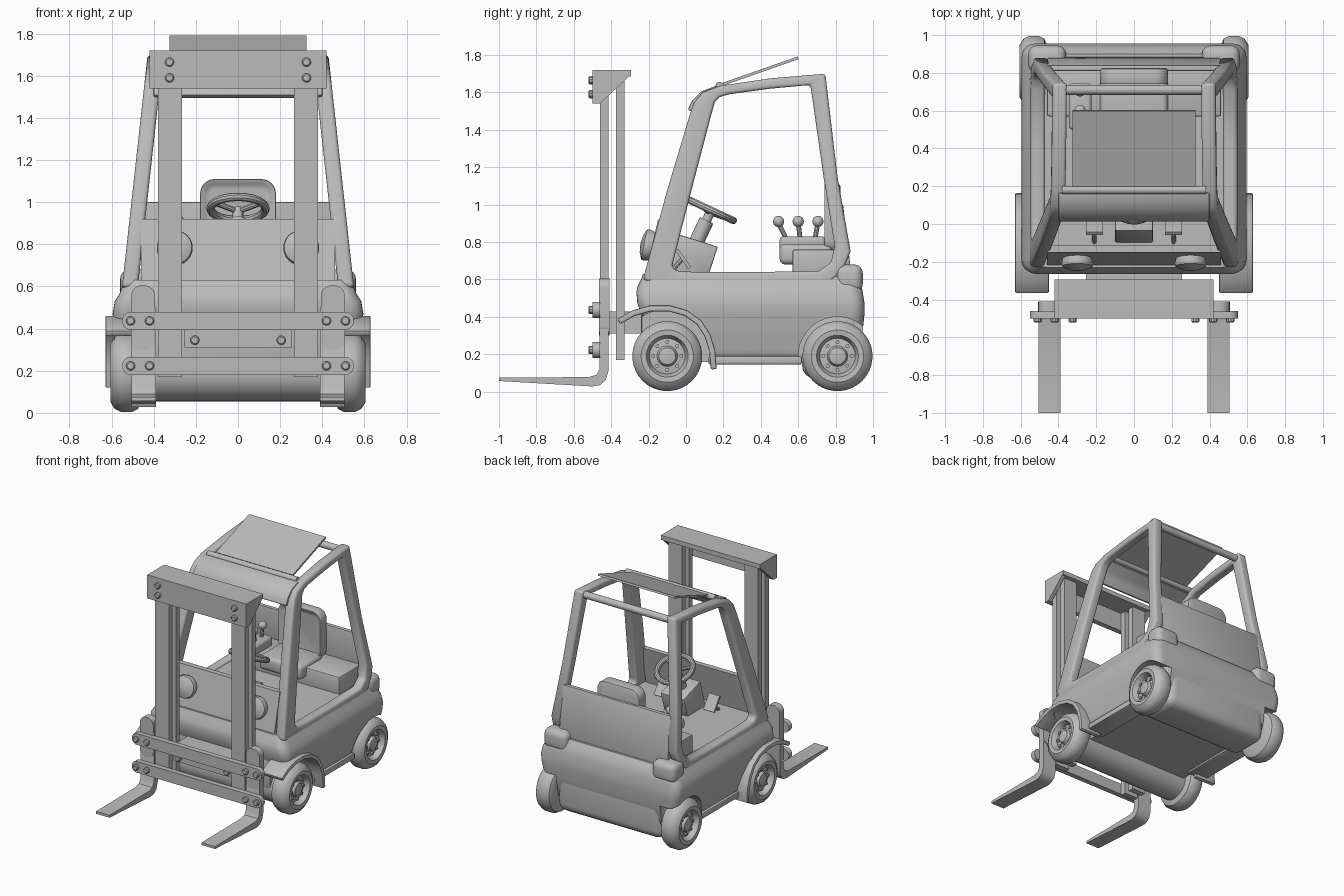
import bpy, bmesh, math
from mathutils import Vector, Matrix

cube = bpy.data.objects.get("Cube")
if cube:
    bpy.data.objects.remove(cube, do_unlink=True)

GREY = (0.5, 0.5, 0.5, 1)
mat = bpy.data.materials.new("plain_grey")
mat.use_nodes = True
mat.diffuse_color = GREY
mat.node_tree.nodes["Principled BSDF"].inputs["Base Color"].default_value = GREY
X, Y, Z = Vector((1, 0, 0)), Vector((0, 1, 0)), Vector((0, 0, 1))


def finish(name, bm, bevel=0, segs=2):
    """Bevel sharp edges, then turn the bmesh into a smooth-by-angle object."""
    bmesh.ops.recalc_face_normals(bm, faces=bm.faces)
    if bevel:
        edges = [e for e in bm.edges if e.calc_face_angle(0) > 0.6]
        bmesh.ops.bevel(bm, geom=edges, offset=bevel, segments=segs, profile=0.5,
                        affect='EDGES', clamp_overlap=True)
    me = bpy.data.meshes.new(name)
    bm.to_mesh(me)
    bm.free()
    me.materials.append(mat)
    me.shade_smooth()
    me.set_sharp_from_angle(angle=math.radians(35))
    ob = bpy.data.objects.new(name, me)
    bpy.context.collection.objects.link(ob)
    return ob


def skin(bm, rings, closed=False, caps=True):
    """Join rings of points with quads."""
    vs = [[bm.verts.new(p) for p in r] for r in rings]
    n = len(vs[0])
    pairs = list(zip(vs, vs[1:])) + ([(vs[-1], vs[0])] if closed else [])
    for a, b in pairs:
        for i in range(n):
            j = (i + 1) % n
            bm.faces.new((a[i], a[j], b[j], b[i]))
    if caps and not closed:
        bm.faces.new(vs[0])
        bm.faces.new(vs[-1])


def prism(name, pts, a, b, axis='X', bevel=0, segs=2):
    """Extrude a (y, z) profile along X, or an (x, z) profile along Y."""
    bm = bmesh.new()
    put = (lambda p, t: (t, *p)) if axis == 'X' else (lambda p, t: (p[0], t, p[1]))
    skin(bm, [[put(p, t) for p in pts] for t in (a, b)])
    return finish(name, bm, bevel, segs)


def box(name, x, y, z, bevel=0, segs=2):
    pts = [(y[0], z[0]), (y[1], z[0]), (y[1], z[1]), (y[0], z[1])]
    return prism(name, pts, x[0], x[1], 'X', bevel, segs)


def lathe(name, profile, loc, axis, n=32, closed=False):
    """Revolve (radius, height) points around an axis."""
    axis = Vector(axis).normalized()
    u = axis.orthogonal().normalized()
    v = axis.cross(u)
    rings = []
    for r, h in profile:
        ang = [2 * math.pi * i / n for i in range(n)]
        rings.append([Vector(loc) + axis * h + (u * math.cos(t) + v * math.sin(t)) * r for t in ang])
    bm = bmesh.new()
    skin(bm, rings, closed)
    return finish(name, bm)


def rod(name, a, b, r, n=16):
    d = Vector(b) - Vector(a)
    return lathe(name, [(r, 0), (r, d.length)], a, d, n)


def ball(name, loc, r, scale=(1, 1, 1)):
    bm = bmesh.new()
    m = Matrix.Translation(loc) @ Matrix.Diagonal((*scale, 1))
    bmesh.ops.create_uvsphere(bm, u_segments=20, v_segments=12, radius=r, matrix=m)
    return finish(name, bm)


def rounded(x0, x1, y0, y1, r, n=6):
    """Rounded rectangle outline."""
    pts = []
    for k, (cx, cy) in enumerate([(x1 - r, y1 - r), (x0 + r, y1 - r), (x0 + r, y0 + r), (x1 - r, y0 + r)]):
        for i in range(n + 1):
            t = math.pi / 2 * (k + i / n)
            pts.append((cx + r * math.cos(t), cy + r * math.sin(t)))
    return pts


def strip(path, w):
    """Thicken an open 2D path into a closed outline."""
    left, right = [], []
    for i, p in enumerate(path):
        a, b = Vector(path[max(i - 1, 0)]), Vector(path[min(i + 1, len(path) - 1)])
        d = (b - a).normalized()
        nrm = Vector((-d.y, d.x)) * w / 2
        left.append(tuple(Vector(p) + nrm))
        right.append(tuple(Vector(p) - nrm))
    return left + right[::-1]


def bolt(name, x, y, z):
    lathe(name, [(0.022, 0), (0.022, 0.016), (0.016, 0.022)], (x, y, z), -Y, 10)


FRONT, REAR, AXLE = -0.10, 0.81, 0.19

# Lower body: stacked rounded sections with wheel arches cut out
sections = [(0.16, 0.52, -0.12, 0.90), (0.20, 0.545, -0.16, 0.92), (0.33, 0.575, -0.21, 0.945),
            (0.42, 0.59, -0.24, 0.955), (0.47, 0.595, -0.26, 0.955), (0.53, 0.585, -0.265, 0.945),
            (0.56, 0.565, -0.26, 0.94), (0.60, 0.55, -0.24, 0.92), (0.63, 0.53, -0.23, 0.90)]
bm = bmesh.new()
skin(bm, [[(x, y, z) for x, y in rounded(-w, w, y0, y1, 0.07)] for z, w, y0, y1 in sections])
body = finish("lower_body", bm)
cutters = []
for s in (-1, 1):
    for y, r in ((FRONT, 0.25), (REAR, 0.21)):
        cut = rod("arch_cutter", (s * 0.44, y, AXLE), (s * 0.8, y, AXLE), r, 40)
        cut.hide_render = True
        mod = body.modifiers.new("arch", 'BOOLEAN')
        mod.object, mod.operation, mod.solver = cut, 'DIFFERENCE', 'EXACT'
        cutters.append(cut)
dg = bpy.context.evaluated_depsgraph_get()
body_mesh = bpy.data.meshes.new_from_object(body.evaluated_get(dg))
body.modifiers.clear()
body.data = body_mesh
body_mesh.set_sharp_from_angle(angle=math.radians(35))
for cut in cutters:
    bpy.data.objects.remove(cut, do_unlink=True)

# Chassis
rod("front_axle_housing", (-0.46, FRONT, AXLE), (0.46, FRONT, AXLE), 0.135, 32)
box("rear_counterweight", (-0.45, 0.45), (0.62, 0.94), (0.07, 0.45), 0.07, 4)
box("front_apron", (-0.44, 0.44), (-0.24, -0.1), (0.2, 0.5), 0.02)

# Wheels
tyre = [(0.06, -0.07), (0.14, -0.07), (0.172, -0.055), (0.187, -0.025), (0.187, 0.025), (0.172, 0.055),
        (0.14, 0.075), (0.112, 0.072), (0.102, 0.055), (0.095, 0.03), (0.055, 0.035), (0.045, 0.055), (0.02, 0.06)]
for s in (-1, 1):
    for label, y in (("front", FRONT), ("rear", REAR)):
        c = Vector((s * 0.53, y, AXLE))
        lathe(label + "_wheel", tyre, c, X * s, 36)
        for i in range(8):
            t = i * math.pi / 4
            p = c + Vector((s * 0.025, 0.075 * math.cos(t), 0.075 * math.sin(t)))
            rod("wheel_nut", p, p + X * s * 0.022, 0.011, 6)

# Fenders, sills, tail lamps and headlights
arch = [(-0.36, 0.375), (-0.28, 0.42), (-0.19, 0.445), (-0.09, 0.445), (0.0, 0.42), (0.07, 0.37),
        (0.115, 0.3), (0.14, 0.22), (0.148, 0.12)]
for s in (-1, 1):
    prism("front_fender", strip(arch, 0.032), s * 0.45, s * 0.63, 'X', 0.008)
    box("side_sill", (s * 0.40, s * 0.56), (0.12, 0.62), (0.145, 0.19), 0.01)
    box("tail_lamp", (s * 0.36, s * 0.56), (0.80, 0.945), (0.53, 0.68), 0.045, 4)
    lathe("headlight", [(0.075, -0.02), (0.085, 0.02), (0.08, 0.035), (0.045, 0.05), (0.01, 0.054)],
          (s * 0.3, -0.19, 0.78), (0, -1, 0.2))

# Cab side frames: closed loops of matched outer and inner points
loop = [(-0.23, 0.60, -0.075, 0.67), (-0.10, 1.08, 0.03, 1.08), (0.02, 1.48, 0.135, 1.48),
        (0.045, 1.55, 0.155, 1.55), (0.09, 1.60, 0.18, 1.575), (0.18, 1.635, 0.23, 1.59),
        (0.45, 1.675, 0.45, 1.62), (0.745, 1.70, 0.665, 1.64), (0.81, 1.15, 0.735, 1.15),
        (0.88, 0.75, 0.795, 0.78), (0.84, 0.65, 0.775, 0.69), (0.74, 0.55, 0.71, 0.645),
        (0.40, 0.52, 0.40, 0.64), (0.10, 0.53, 0.05, 0.64), (-0.12, 0.56, -0.05, 0.645)]
for s in (-1, 1):
    rings = []
    for oy, oz, iy, iz in loop:
        xo, xi = (0.55 - 0.11 * (z - 0.6) for z in (oz, iz))
        rings.append([(s * xo, oy, oz), (s * xi, iy, iz), (s * (xi - 0.075), iy, iz), (s * (xo - 0.075), oy, oz)])
    bm = bmesh.new()
    skin(bm, rings, closed=True)
    finish("cab_side_frame", bm, 0.018, 3)

# Cab cross members and walls
header = [(0.025, 1.50), (0.05, 1.55), (0.09, 1.59), (0.17, 1.62)]
prism("roof_header", strip(header, 0.035), -0.4, 0.4, 'X', 0.008)
rod("roof_front_bar", (-0.38, 0.18, 1.635), (0.38, 0.18, 1.635), 0.022)
rod("roof_rear_bar", (-0.38, 0.71, 1.665), (0.38, 0.71, 1.665), 0.026)
prism("roof_hatch", strip([(0.20, 1.645), (0.60, 1.785)], 0.015), -0.325, 0.325)
prism("front_wall", [(-0.235, 0.55), (-0.15, 0.92), (-0.11, 0.92), (-0.19, 0.55)], -0.46, 0.46)
prism("rear_wall", [(0.885, 0.62), (0.84, 1.0), (0.81, 1.0), (0.84, 0.62)], -0.46, 0.46, 'X', 0.005)

# Seat with recessed backrest, bench and control levers
box("bench", (-0.46, 0.46), (0.57, 0.86), (0.6, 0.76), 0.01)
box("seat_cushion", (-0.18, 0.18), (0.5, 0.78), (0.68, 0.79), 0.03, 3)
bm = bmesh.new()
skin(bm, [[(x, y, z) for x, z in rounded(-0.18, 0.18, 0.74, 1.11, 0.07)] for y in (0.735, 0.825)])
bmesh.ops.recalc_face_normals(bm, faces=bm.faces)
panel = [f for f in bm.faces if f.normal.y < -0.9]
bmesh.ops.inset_region(bm, faces=panel, thickness=0.035, depth=-0.025)
finish("seat_back", bm, 0.012)
box("lever_console", (-0.345, -0.225), (0.5, 0.745), (0.75, 0.83), 0.02, 3)
for y, top in ((0.535, 0.495), (0.61, 0.6), (0.69, 0.705)):
    rod("control_lever", (-0.285, y, 0.82), (-0.285, top, 0.9), 0.013, 10)
    ball("lever_knob", (-0.285, top, 0.91), 0.03)

# Steering console, wheel and pedals
prism("steering_console", [(-0.035, 0.84), (0.17, 0.775), (0.12, 0.62), (-0.1, 0.62)], -0.1, 0.1, 'X', 0.008)
axis = Vector((0, 0.42, 0.9)).normalized()
hub = Vector((0, 0.135, 0.97))
rod("steering_column", hub - axis * 0.2, hub - axis * 0.06, 0.04)
rod("steering_shaft", hub - axis * 0.1, hub, 0.025)
ring = [(0.13 + 0.02 * math.cos(t * math.pi / 5), 0.02 * math.sin(t * math.pi / 5)) for t in range(10)]
lathe("steering_wheel", ring, hub, axis, 36, True)
for a in (90, 210, 330):
    t = math.radians(a)
    rod("steering_spoke", hub - axis * 0.015, hub + (X * math.cos(t) + axis.cross(X) * math.sin(t)) * 0.125, 0.014, 10)
for s in (-1, 1):
    prism("pedal", strip([(-0.05, 0.76), (0.02, 0.66)], 0.018), s * 0.165, s * 0.255)
    rod("pedal_arm", (s * 0.21, -0.02, 0.71), (s * 0.21, -0.1, 0.62), 0.012, 8)

# Mast
for s in (-1, 1):
    box("mast_front_rail", (s * 0.265, s * 0.38), (-0.46, -0.415), (0.17, 1.69))
    box("mast_rear_rail", (s * 0.265, s * 0.38), (-0.375, -0.33), (0.17, 1.69))
    prism("mast_gusset", [(-0.46, 1.69), (-0.30, 1.69), (-0.46, 1.54)], s * 0.39, s * 0.42)
    for z in (1.59, 1.665):
        bolt("mast_bolt", s * 0.325, -0.5, z)
    bolt("mount_bolt", s * 0.205, -0.42, 0.345)
box("mast_head_plate", (-0.42, 0.42), (-0.5, -0.46), (1.54, 1.72))
box("mast_top_plate", (-0.42, 0.42), (-0.5, -0.295), (1.685, 1.72))
box("mast_mount", (-0.255, 0.255), (-0.42, -0.2), (0.31, 0.43))

# Carriage bars and forks
for z in (0.223, 0.437):
    prism("carriage_bar", rounded(-0.55, 0.55, z - 0.043, z + 0.043, 0.042), -0.5, -0.46, 'Y')
    for x in (-0.51, -0.42, 0.42, 0.51):
        bolt("carriage_bolt", x, -0.5, z)
tine = [(-1.0, 0.075), (-0.52, 0.078), (-0.48, 0.09), (-0.462, 0.12), (-0.462, 0.5), (-0.415, 0.5),
        (-0.415, 0.11), (-0.43, 0.06), (-0.46, 0.035), (-0.5, 0.028), (-1.0, 0.057)]
for s in (-1, 1):
    prism("fork", tine, s * 0.39, s * 0.505)
    prism("fork_upright", rounded(s * 0.45 - 0.057, s * 0.45 + 0.057, 0.3, 0.605, 0.05), -0.465, -0.41, 'Y')
